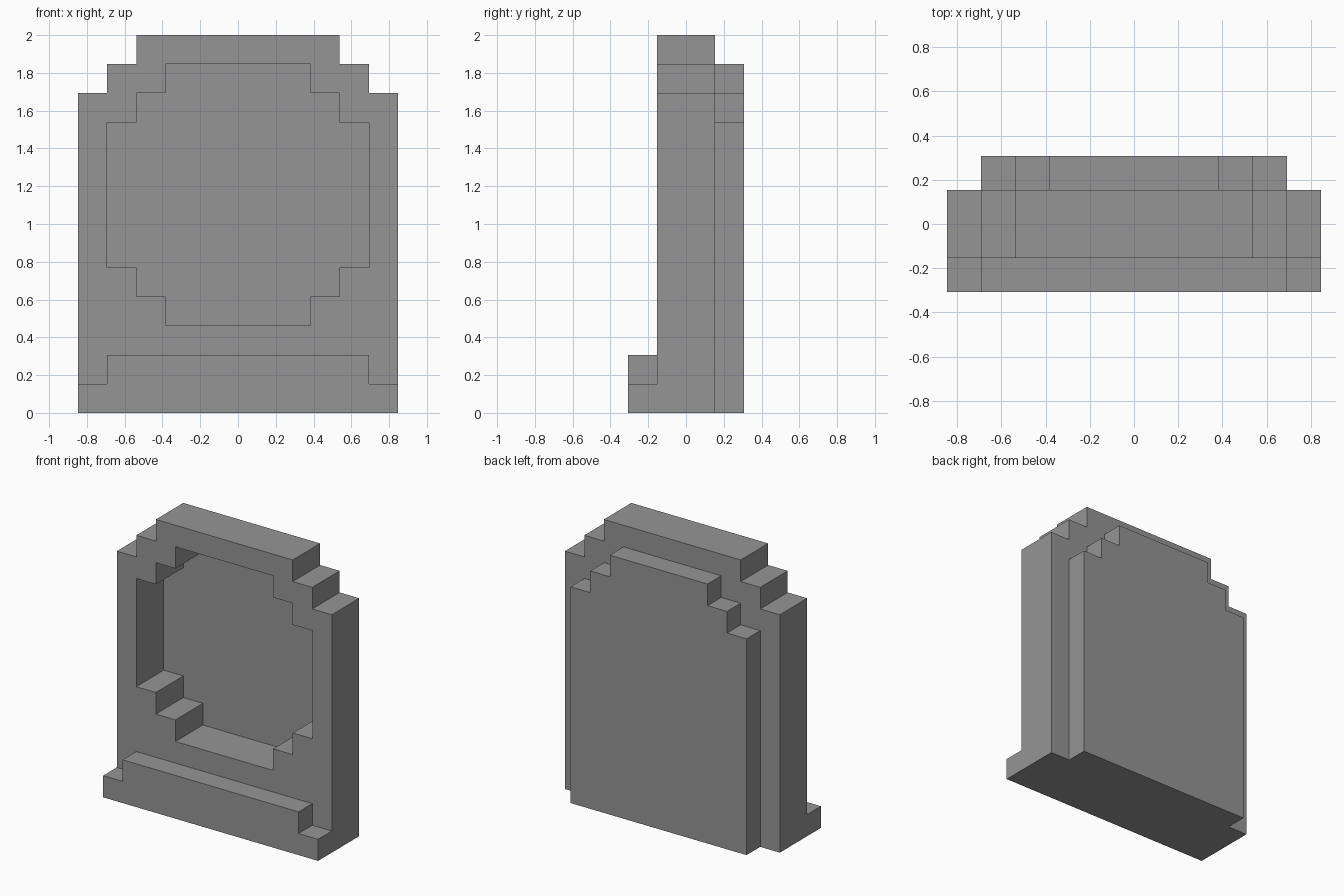
import bpy
import bmesh

cube = bpy.data.objects.get("Cube")
if cube:
    bpy.data.objects.remove(cube, do_unlink=True)

U = 2 / 13  # one block of the stepped grid

stone = bpy.data.materials.new("grey stone")
stone.use_nodes = True
colour = (0.3, 0.3, 0.3, 1)
stone.diffuse_color = colour
stone.node_tree.nodes["Principled BSDF"].inputs["Base Color"].default_value = colour


def stepped_slab(name, outline, y0, y1):
    """Extrude a mirrored outline of (half width, height) corners from y0 to y1."""
    points = outline + [(-x, z) for x, z in reversed(outline)]
    bm = bmesh.new()
    face = bm.faces.new([bm.verts.new((x * U, y0 * U, z * U)) for x, z in points])
    side = bmesh.ops.extrude_face_region(bm, geom=[face])["geom"]
    verts = [v for v in side if isinstance(v, bmesh.types.BMVert)]
    bmesh.ops.translate(bm, verts=verts, vec=(0, (y1 - y0) * U, 0))
    bmesh.ops.recalc_face_normals(bm, faces=bm.faces)
    mesh = bpy.data.meshes.new(name)
    bm.to_mesh(mesh)
    bm.free()
    mesh.materials.append(stone)
    obj = bpy.data.objects.new(name, mesh)
    bpy.context.collection.objects.link(obj)
    return obj


def stepped_top(half, top):
    """Two one-block steps leading up to the flat top."""
    return [(half, top - 2), (half - 1, top - 2), (half - 1, top - 1),
            (half - 2, top - 1), (half - 2, top)]


# Front frame with a stepped round opening
frame = stepped_slab("frame", [(5.5, 0)] + stepped_top(5.5, 13), -1, 1)
lower_steps = [(2.5, 3), (2.5, 4), (3.5, 4), (3.5, 5), (4.5, 5)]
cutter = stepped_slab("opening_cutter", lower_steps + stepped_top(4.5, 12), -3, 3)
cutter.hide_render = True

cut = frame.modifiers.new("opening", "BOOLEAN")
cut.operation = "DIFFERENCE"
cut.solver = "EXACT"
cut.object = cutter
bpy.context.view_layer.objects.active = frame
bpy.ops.object.modifier_apply(modifier=cut.name)
bpy.data.objects.remove(cutter, do_unlink=True)

# Back panel closing the opening
stepped_slab("back_panel", [(4.5, 0)] + stepped_top(4.5, 12), 1, 2)

# Stepped ledge along the foot of the front
stepped_slab("front_ledge", [(5.5, 0), (5.5, 1), (4.5, 1), (4.5, 2)], -2, -1)
